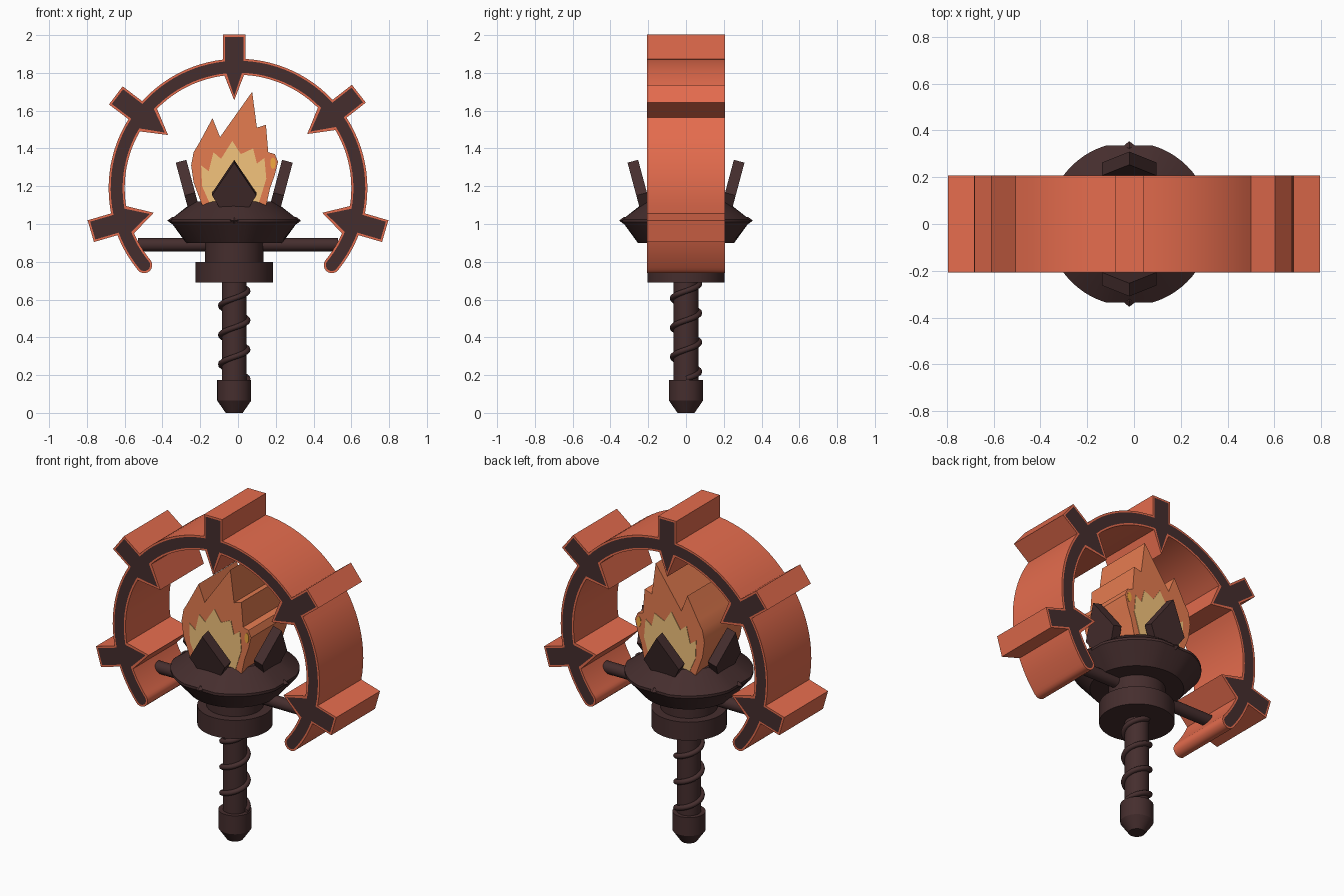
import bpy, bmesh
from math import sin, cos, asin, pi, tau, radians
from mathutils import Matrix, Vector

if "Cube" in bpy.data.objects:
    bpy.data.objects.remove(bpy.data.objects["Cube"])

AXIS = -0.02          # x position of the handle axis


def material(name, rgb):
    m = bpy.data.materials.new(name)
    m.diffuse_color = (*rgb, 1)
    m.use_nodes = True
    m.node_tree.nodes["Principled BSDF"].inputs["Base Color"].default_value = m.diffuse_color
    return m


IRON = material("dark_iron", (0.06, 0.027, 0.027))
COPPER = material("copper", (0.78, 0.15, 0.075))
FLAME = material("flame_orange", (0.78, 0.2, 0.08))
GLOW = material("flame_yellow", (0.9, 0.55, 0.2))
SPARK = material("spark", (0.9, 0.4, 0.05))


def loft(name, loops, mat, rim=None, matrix=Matrix(), angle=30):
    """Skin equal-length loops and cap both ends; rim colours the skin."""
    bm = bmesh.new()
    rows = [[bm.verts.new(matrix @ Vector(p)) for p in loop] for loop in loops]
    for a, b in zip(rows, rows[1:]):
        for i in range(len(a)):
            f = bm.faces.new((a[i - 1], a[i], b[i], b[i - 1]))
            f.material_index = 1 if rim else 0
    bm.faces.new(rows[0])
    bm.faces.new(rows[-1][::-1])
    bmesh.ops.recalc_face_normals(bm, faces=bm.faces)
    mesh = bpy.data.meshes.new(name)
    bm.to_mesh(mesh)
    bm.free()
    mesh.materials.append(mat)
    if rim:
        mesh.materials.append(rim)
    ob = bpy.data.objects.new(name, mesh)
    bpy.context.collection.objects.link(ob)
    bpy.ops.object.select_all(action='DESELECT')
    ob.select_set(True)
    bpy.context.view_layer.objects.active = ob
    bpy.ops.object.shade_smooth_by_angle(angle=radians(angle))
    return ob


def layer(pts, y):
    return [(x, y, z) for x, z in pts]


def slab(name, pts, half, mat, matrix=Matrix()):
    return loft(name, [layer(pts, -half), layer(pts, half)], mat, matrix=matrix)


def lathe(name, profile, mat, flat=9, n=64):
    """Revolve (radius, z) points; flat trims the four sides."""
    clip = lambda v: max(-flat, min(flat, v))
    loops = [[(AXIS + clip(r * cos(tau * i / n)), clip(r * sin(tau * i / n)), z)
              for i in range(n)] for r, z in profile]
    return loft(name, loops, mat)


# Handle with pommel, wrap and collars
lathe("pommel", [(.045, 0), (.09, .065), (.09, .175)], IRON)
lathe("shaft", [(.066, .16), (.066, .70)], IRON)
lathe("lower_collar", [(.205, .69), (.205, .80)], IRON)
lathe("upper_collar", [(.155, .79), (.155, .91)], IRON)

wrap = []
for i in range(133):
    t = tau * i / 40
    wrap_r, z = .07, .18 + .155 * i / 40
    c = Vector((AXIS + wrap_r * cos(t), wrap_r * sin(t), z))
    out = Vector((cos(t), sin(t), 0))
    wrap.append([c + out * .016 * cos(s * tau / 10) + Vector((0, 0, .016 * sin(s * tau / 10)))
                 for s in range(10)])
loft("handle_wrap", wrap, IRON, angle=50)

# Fire bowl with a small stud on each side
lathe("fire_bowl", [(.255, .90), (.35, 1.01), (.35, 1.025), (.215, 1.12)], IRON, flat=.335)

# Cross bar into the ring
bar = [[(x, .035 * cos(tau * i / 24), .89 + .035 * sin(tau * i / 24)) for i in range(24)]
       for x in (-.53, .53)]
loft("cross_bar", bar, IRON)

# Four leaning petals and studs around the bowl
kite = [(0, .23), (.117, .05), (.07, -.03), (-.07, -.03), (-.117, .05)]
stud = [[(s * .03 * cos(k * pi / 2), y, 1.018 + s * .018 * sin(k * pi / 2)) for k in range(4)]
        for y, s in ((-.31, 1), (-.33, 1), (-.352, .1))]
for k, side in enumerate(("front", "right", "back", "left")):
    turn = Matrix.Translation((AXIS, 0, 0)) @ Matrix.Rotation(k * pi / 2, 4, 'Z')
    lean = Matrix.Translation((0, -.222, 1.11)) @ Matrix.Rotation(radians(15), 4, 'X')
    slab("petal_" + side, kite, .029, IRON, turn @ lean)
    loft("stud_" + side, stud, IRON, matrix=turn)

# Flame: thick cut-out with a lighter core and a spark
slab("flame", [(-.19, 1.10), (-.235, 1.22), (-.248, 1.31), (-.235, 1.38), (-.205, 1.43),
               (-.135, 1.56), (-.095, 1.46), (.075, 1.70), (.10, 1.51), (.148, 1.525),
               (.16, 1.38), (.195, 1.37), (.212, 1.33), (.195, 1.26), (.17, 1.19),
               (.15, 1.10)], .18, FLAME)
slab("flame_core", [(-.15, 1.11), (-.19, 1.2), (-.195, 1.31), (-.155, 1.28), (-.13, 1.38),
                    (-.09, 1.345), (-.03, 1.44), (.015, 1.37), (.08, 1.40), (.10, 1.32),
                    (.14, 1.35), (.15, 1.24), (.11, 1.11)], .183, GLOW)
slab("spark", [(.185 + .014 * cos(tau * i / 16), 1.322 + .03 * sin(tau * i / 16))
               for i in range(16)], .183, SPARK)

# Open ring with five spiked blocks: (angle, sideways shift, spike half width)
CZ, A0, A1 = 1.19, radians(-39.4), radians(219.4)
BLOCKS = [(radians(a), s, w) for a, s, w in
          ((-16.3, 0, .075), (38, 0, .075), (90, .02, .052), (142.8, 0, .075), (196.3, 0, .075))]


def arc(cx, cz, r, a, b, n):
    return [(cx + r * cos(a + (b - a) * i / n), cz + r * sin(a + (b - a) * i / n))
            for i in range(n + 1)]


def ring_edge(rad, outer, o):
    pts, start = [], A0
    for a, shift, spike in BLOCKS:
        hw = (.06 if outer else spike) - o
        peak = [(.812 - o, -hw), (.812 - o, hw)] if outer else [(.465 + 2 * o, 0)]
        pts += arc(0, CZ, rad, start, a + asin((shift - hw) / rad), 12)
        pts += [(u * cos(a) - (v + shift) * sin(a), CZ + u * sin(a) + (v + shift) * cos(a))
                for u, v in peak]
        start = a + asin((shift + hw) / rad)
    return pts + arc(0, CZ, rad, start, A1, 12)


def ring_outline(o):
    R, r = .685 - o, .6 + o
    m, h = (R + r) / 2, (R - r) / 2
    cap = lambda a, t: arc(m * cos(a), CZ + m * sin(a), h, t, t + pi, 10)[1:-1]
    return (ring_edge(R, True, o) + cap(A1, A1)
            + ring_edge(r, False, o)[::-1] + cap(A0, A0 + pi))


full, inset = ring_outline(0), ring_outline(.011)
loft("spiked_ring", [layer(inset, -.207), layer(full, -.207), layer(full, .207),
                     layer(inset, .207)], IRON, rim=COPPER)
